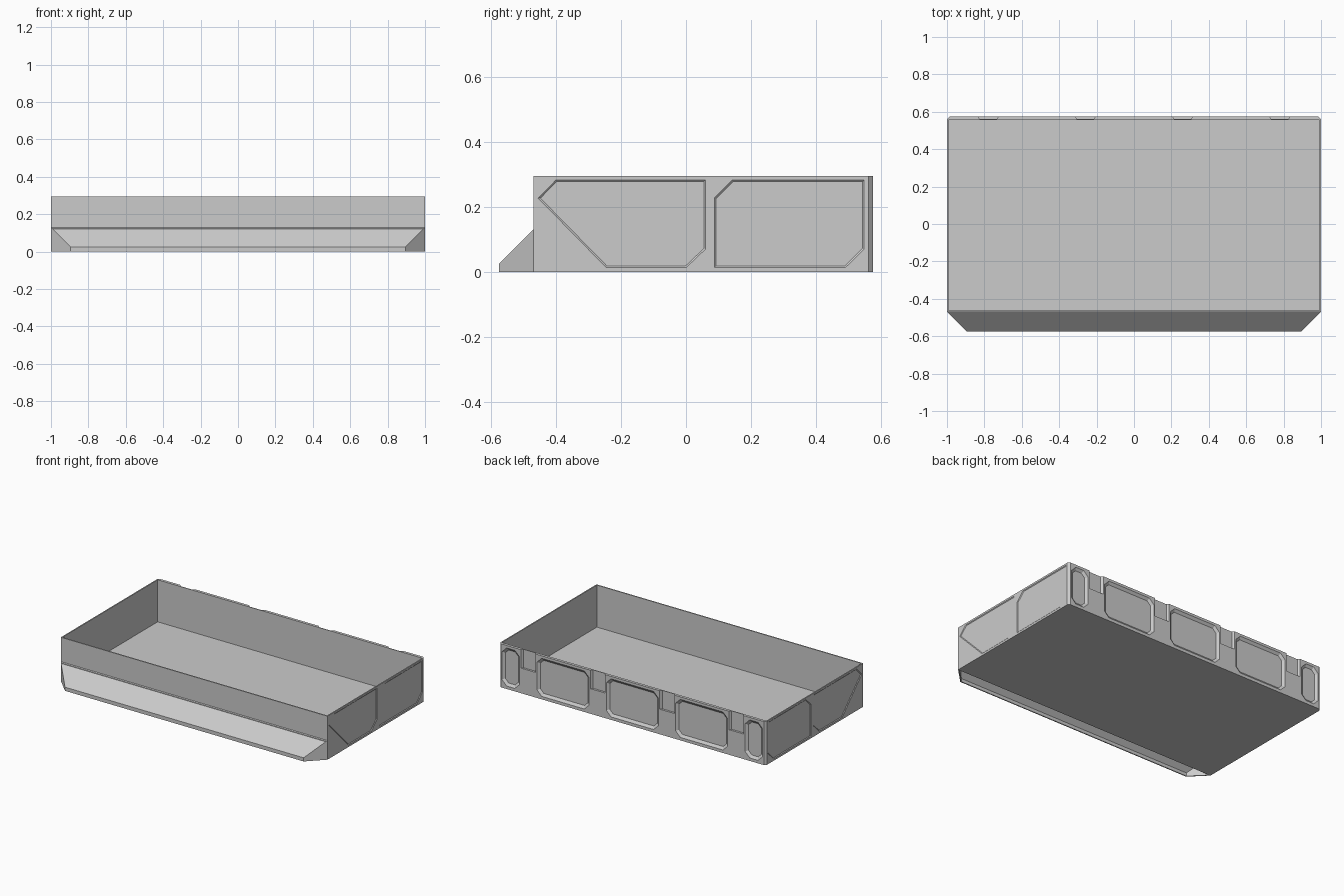
import bpy, bmesh
from mathutils import Vector

if "Cube" in bpy.data.objects:
    bpy.data.objects.remove(bpy.data.objects["Cube"])


def add_mesh(name, bm):
    bmesh.ops.recalc_face_normals(bm, faces=bm.faces)
    me = bpy.data.meshes.new(name)
    bm.to_mesh(me)
    bm.free()
    ob = bpy.data.objects.new(name, me)
    bpy.context.collection.objects.link(ob)
    return ob


def loft(bm, rings):
    """Closed solid through equally sized rings of 3D points."""
    vs = [[bm.verts.new(p) for p in r] for r in rings]
    n = len(vs[0])
    for a, b in zip(vs, vs[1:]):
        for i in range(n):
            j = (i + 1) % n
            bm.faces.new((a[i], a[j], b[j], b[i]))
    bm.faces.new(vs[0])
    bm.faces.new(vs[-1])


def inset(poly, t):
    """Shrink a counter-clockwise convex polygon by t."""
    out, n = [], len(poly)
    for i in range(n):
        p0, p, p1 = (Vector(poly[k % n]) for k in (i - 1, i, i + 1))
        e0, e1 = (p - p0).normalized(), (p1 - p).normalized()
        n0, n1 = Vector((-e0.y, e0.x)), Vector((-e1.y, e1.x))
        out.append(p + (n0 + n1) / (1 + n0.dot(n1)) * t)
    return out


def cut(ob, bm):
    cutter = add_mesh("cutter", bm)
    cutter.hide_render = True
    mod = ob.modifiers.new("cut", 'BOOLEAN')
    mod.operation = 'DIFFERENCE'
    mod.solver = 'EXACT'
    mod.object = cutter
    bpy.context.view_layer.objects.active = ob
    bpy.ops.object.modifier_apply(modifier=mod.name)
    bpy.data.objects.remove(cutter)


def chamfered(x0, x1, z0, z1, c):
    return [(x0 + c, z0), (x1 - c, z0), (x1, z0 + c), (x1, z1 - c),
            (x1 - c, z1), (x0 + c, z1), (x0, z1 - c), (x0, z0 + c)]


def recess(bm, poly, place, depth, slope):
    """Sloped-edge pocket; place(u, v, d) maps to 3D, d measured inward."""
    small = inset(poly, slope)
    loft(bm, [[place(u, v, -0.02) for u, v in poly],
              [place(u, v, 0) for u, v in poly],
              [place(u, v, depth) for u, v in small]])


FRONT, BACK, TOP = -0.47, 0.575, 0.295

# Tray with small chamfers on the rear corners
bm = bmesh.new()
c = 0.014
outline = [(-1, FRONT), (1, FRONT), (1, BACK - c), (1 - c, BACK), (-1 + c, BACK), (-1, BACK - c)]
loft(bm, [[(x, y, z) for x, y in outline] for z in (0, TOP)])
tray = add_mesh("tray", bm)

# Inside cavity
bm = bmesh.new()
inner = [(-0.992, FRONT + 0.008), (0.992, FRONT + 0.008), (0.992, 0.556), (-0.992, 0.556)]
loft(bm, [[(x, y, z) for x, y in inner] for z in (0.01, 0.4)])
cut(tray, bm)

# Shallow panels on both side walls
side_panels = [
    [(-0.245, 0.013), (0.0, 0.013), (0.06, 0.07), (0.06, 0.283), (-0.40, 0.283), (-0.455, 0.227)],
    [(0.087, 0.013), (0.49, 0.013), (0.548, 0.07), (0.548, 0.283), (0.143, 0.283), (0.087, 0.227)],
]
bm = bmesh.new()
for s in (-1, 1):
    for poly in side_panels:
        recess(bm, poly, lambda u, v, d: (s * (1 - d), u, v), 0.004, 0.005)
cut(tray, bm)

# Deep panels on the back wall
bm = bmesh.new()
for cx, half in ((-0.912, 0.066), (-0.52, 0.195), (0, 0.195), (0.52, 0.195), (0.912, 0.066)):
    recess(bm, chamfered(cx - half, cx + half, 0.02, 0.278, 0.035),
           lambda u, v, d: (u, BACK - d, v), 0.013, 0.017)

# Clip slots open at the top of the back wall
for cx in (-0.78, -0.26, 0.26, 0.78):
    slot = [(-0.055, 0.6), (-0.055, BACK), (-0.045, 0.561), (0.045, 0.561), (0.055, BACK), (0.055, 0.6)]
    loft(bm, [[(cx + x, y, z) for x, y in slot] for z in (0.17, 0.4)])
cut(tray, bm)


# Sloped front lip, mitred at the ends and hollow below
def wedge(y_front, y_back, gap, floor):
    bm = bmesh.new()
    rings = []
    for y in (y_front, y_back):
        w, h = 1.47 + y - gap, 0.6 + y - gap
        rings.append([(-w, y, floor), (w, y, floor), (w, y, h), (-w, y, h)])
    loft(bm, rings)
    return bm


lip = add_mesh("front_lip", wedge(-0.575, FRONT, 0, 0))
cut(lip, wedge(-0.568, -0.44, 0.010, -0.05))

# Label seat set into the slope, leaving a narrow retaining edge
bm = bmesh.new()
rings = []
for y in (-0.56, -0.475):
    w, h = 1.47 + y - 0.003, 0.6 + y
    rings.append([(-w, y, h - 0.004), (w, y, h - 0.004), (w, y, h + 0.02), (-w, y, h + 0.02)])
loft(bm, rings)
cut(lip, bm)
